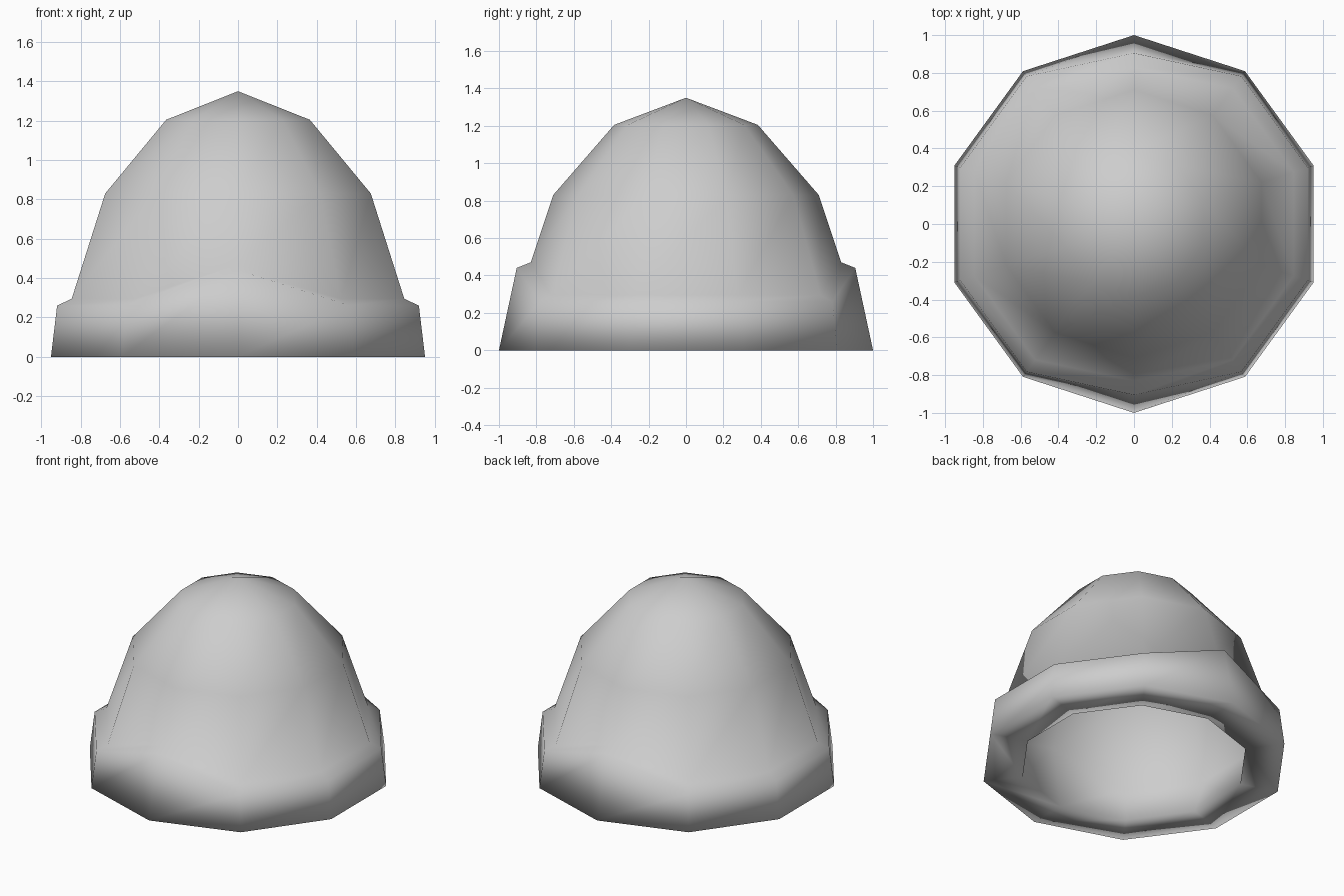
import bpy
import bmesh
import math

SIDES = 10

cube = bpy.data.objects.get("Cube")
if cube:
    bpy.data.objects.remove(cube, do_unlink=True)

# Plain grey for the whole cap
grey = bpy.data.materials.new("light_grey")
grey.use_nodes = True
colour = (0.61, 0.61, 0.61, 1)
grey.diffuse_color = colour
grey.node_tree.nodes["Principled BSDF"].inputs["Base Color"].default_value = colour

# Rings from crown to lining: (radius, height), then the same at the front and
# back points, where the turned-up cuff stands higher
RINGS = [
    ((0.384, 1.205), None),             # crown
    ((0.71, 0.83), None),               # dome
    ((0.889, 0.295), (0.83, 0.47)),     # dome meets cuff
    ((0.967, 0.26), (0.905, 0.44)),     # cuff top edge
    ((1.0, 0.0), None),                 # cuff bottom edge
    ((0.74, 0.0), None),                # opening
    ((0.868, 0.295), (0.81, 0.465)),    # lining side
    ((0.69, 0.82), None),               # lining dome
    ((0.37, 1.187), None),              # lining crown
]


def add_ring(bm, side, peak):
    verts = []
    for i in range(SIDES):
        angle = math.pi / 2 + i * math.tau / SIDES
        at_peak = i % (SIDES // 2) == 0
        r, z = peak if peak and at_peak else side
        verts.append(bm.verts.new((r * math.cos(angle), r * math.sin(angle), z)))
    return verts


def close_with_tip(bm, ring, z):
    tip = bm.verts.new((0, 0, z))
    for i in range(SIDES):
        bm.faces.new((tip, ring[i], ring[(i + 1) % SIDES]))


# Knitted cap: dome, folded cuff and lining in one closed shell
bm = bmesh.new()
rings = [add_ring(bm, *ring) for ring in RINGS]
for upper, lower in zip(rings, rings[1:]):
    for i in range(SIDES):
        j = (i + 1) % SIDES
        bm.faces.new((lower[i], lower[j], upper[j], upper[i]))
close_with_tip(bm, rings[0], 1.35)
close_with_tip(bm, rings[-1], 1.33)
bmesh.ops.recalc_face_normals(bm, faces=bm.faces)
for face in bm.faces:
    face.smooth = True

mesh = bpy.data.meshes.new("cap")
bm.to_mesh(mesh)
bm.free()
mesh.materials.append(grey)
bpy.context.collection.objects.link(bpy.data.objects.new("cap", mesh))
